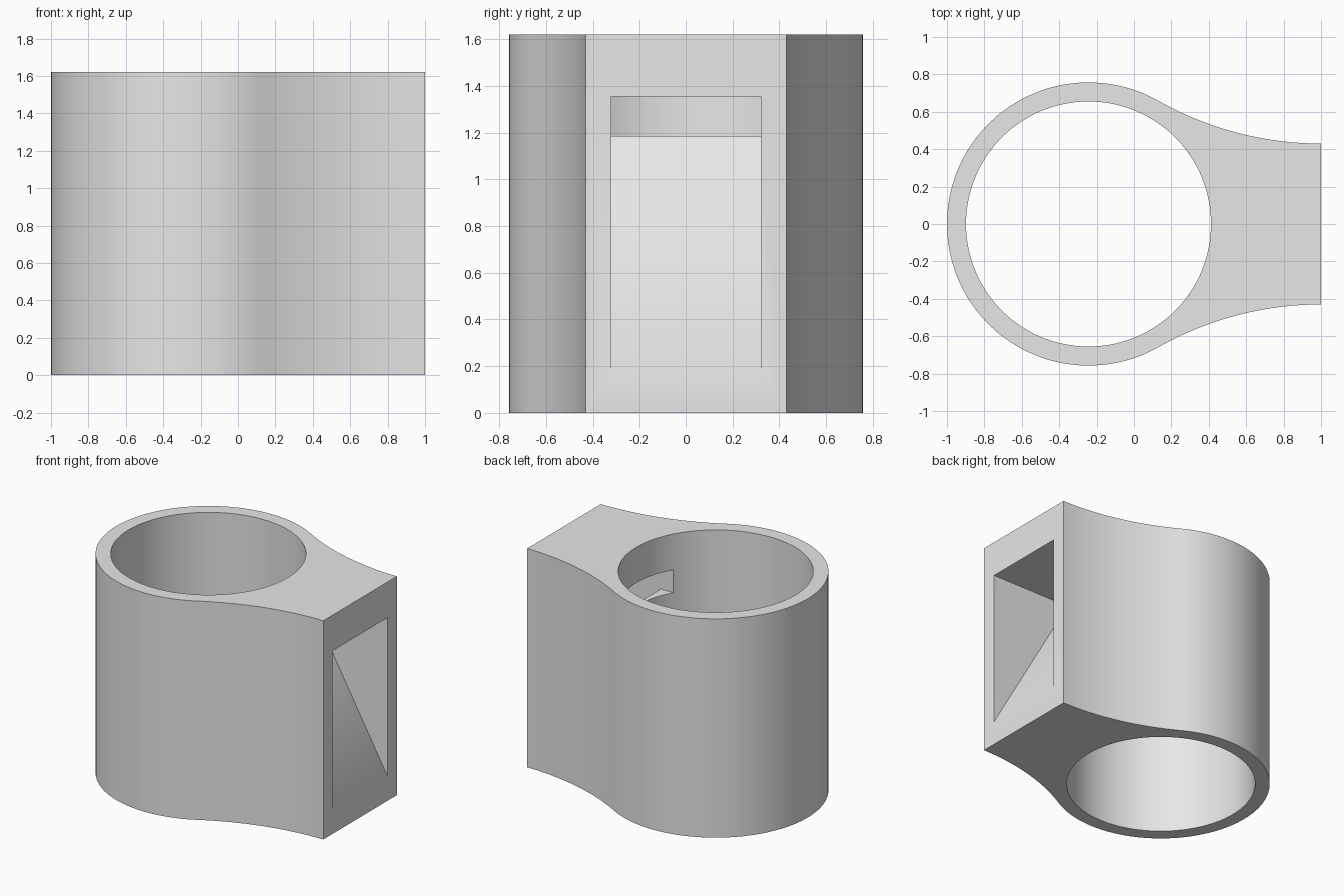
import bpy
import bmesh
from math import atan2, cos, sin, pi, radians

cube = bpy.data.objects.get("Cube")
if cube:
    bpy.data.objects.remove(cube, do_unlink=True)

HEIGHT = 1.62
RING_X, RING_R, BORE_R = -0.243, 0.757, 0.655
NECK_HALF = 0.43
CHUTE_HALF = 0.322

grey = bpy.data.materials.new("light grey")
grey.use_nodes = True
grey.diffuse_color = (0.8, 0.8, 0.8, 1)
grey.node_tree.nodes["Principled BSDF"].inputs["Base Color"].default_value = (0.8, 0.8, 0.8, 1)


def prism(name, outline, direction):
    """Extrude a closed outline of 3D points along a direction."""
    bm = bmesh.new()
    face = bm.faces.new([bm.verts.new(p) for p in outline])
    result = bmesh.ops.extrude_face_region(bm, geom=[face], use_keep_orig=True)
    moved = [g for g in result["geom"] if isinstance(g, bmesh.types.BMVert)]
    bmesh.ops.translate(bm, verts=moved, vec=direction)
    bmesh.ops.recalc_face_normals(bm, faces=bm.faces[:])
    mesh = bpy.data.meshes.new(name)
    bm.to_mesh(mesh)
    bm.free()
    mesh.materials.append(grey)
    obj = bpy.data.objects.new(name, mesh)
    bpy.context.collection.objects.link(obj)
    return obj


def arc(cx, cy, r, start, end, steps):
    return [(cx + r * cos(start + (end - start) * i / steps),
             cy + r * sin(start + (end - start) * i / steps)) for i in range(steps + 1)]


# Outline: round ring flowing tangentially into a flared neck
run = 1 - RING_X
flare_r = (run ** 2 + NECK_HALF ** 2 - RING_R ** 2) / (2 * (RING_R - NECK_HALF))
tangent = atan2(NECK_HALF + flare_r, run)
upper = arc(1, NECK_HALF + flare_r, flare_r, -pi / 2, tangent - pi, 24)
ring = arc(RING_X, 0, RING_R, tangent, 2 * pi - tangent, 88)
lower = [(x, -y) for x, y in reversed(upper)]
outline = upper + ring[1:-1] + lower
body = prism("collar_body", [(x, y, 0) for x, y in outline], (0, 0, HEIGHT))

# Round bore through the full height
circle = arc(RING_X, 0, BORE_R, 0, 2 * pi, 128)[:-1]
bore = prism("bore_cutter", [(x, y, -0.1) for x, y in circle], (0, 0, HEIGHT + 0.2))

# Sloping chute from the flat end up into the bore
sill, ledge, ceiling, ridge_x, outer_x = 0.18, 1.185, 1.355, 0.43, 1.05
slope = (ledge - sill) / (1 - ridge_x)
side = [(outer_x, sill - slope * (outer_x - 1)), (outer_x, ceiling),
        (0.1, ceiling), (0.1, ledge), (ridge_x, ledge)]
chute = prism("chute_cutter", [(x, -CHUTE_HALF, z) for x, z in side], (0, 2 * CHUTE_HALF, 0))

# Cut both openings, then discard the cutters
bpy.ops.object.select_all(action="DESELECT")
body.select_set(True)
bpy.context.view_layer.objects.active = body
for cutter in (bore, chute):
    cutter.hide_render = True
    cut = body.modifiers.new(cutter.name, "BOOLEAN")
    cut.operation = "DIFFERENCE"
    cut.solver = "EXACT"
    cut.object = cutter
    bpy.ops.object.modifier_apply(modifier=cut.name)
    bpy.data.objects.remove(cutter, do_unlink=True)

bpy.ops.object.shade_smooth_by_angle(angle=radians(30))
